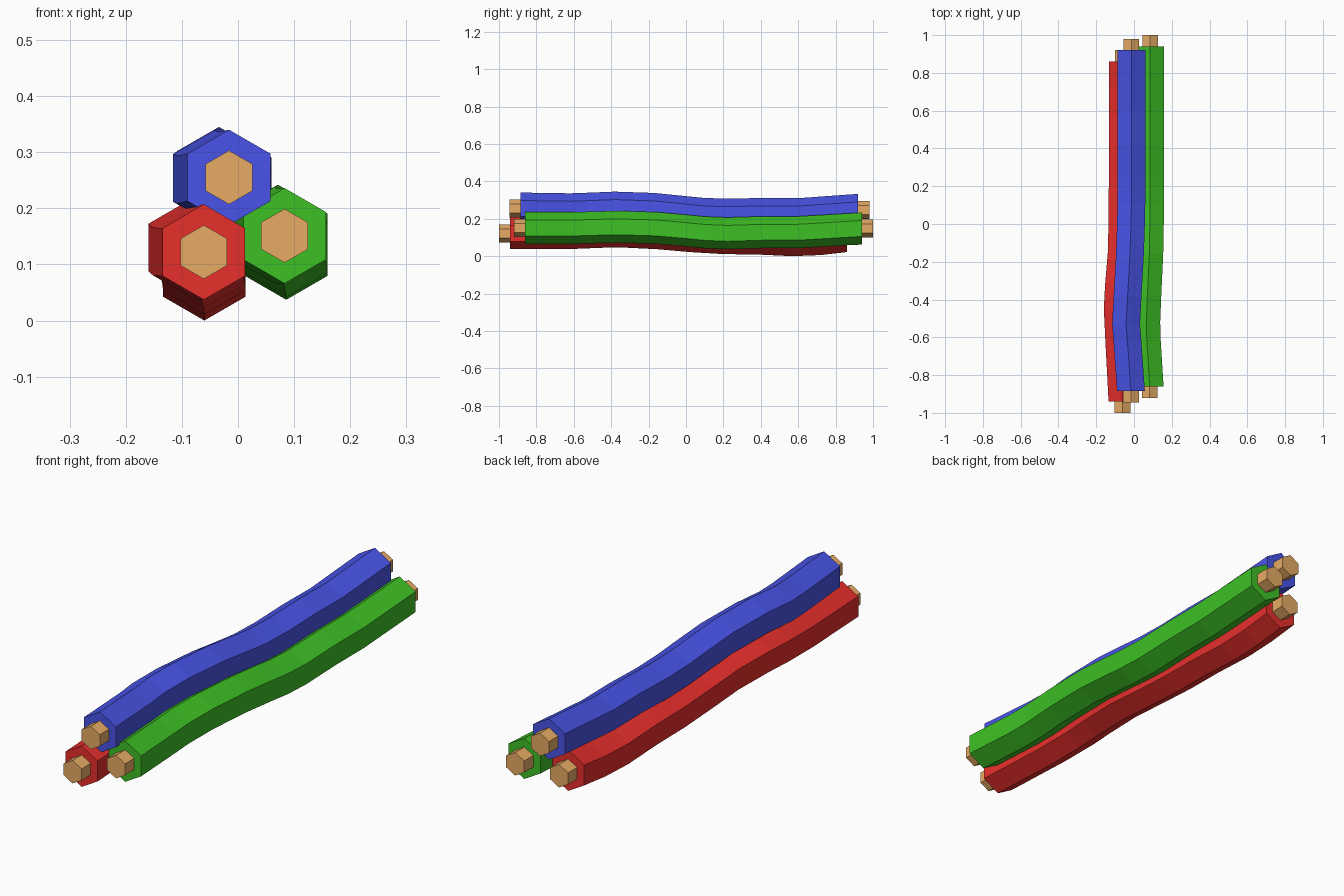
import bpy, bmesh, math

if "Cube" in bpy.data.objects:
    bpy.data.objects.remove(bpy.data.objects["Cube"])

SHEATH_R, CORE_R, CORE_OUT = 0.085, 0.048, 0.06


def material(name, color):
    m = bpy.data.materials.new(name)
    m.diffuse_color = (*color, 1)
    m.use_nodes = True
    m.node_tree.nodes["Principled BSDF"].inputs["Base Color"].default_value = m.diffuse_color
    return m


def hex_sweep(bm, path, radius):
    """Sweep an upright hexagon (corner up) along path points (x, y, z)."""
    rings = []
    for x, y, z in path:
        rings.append([bm.verts.new((x + radius * math.sin(k * math.pi / 3), y,
                                    z + radius * math.cos(k * math.pi / 3)))
                      for k in range(6)])
    for a, b in zip(rings, rings[1:]):
        for k in range(6):
            j = (k + 1) % 6
            bm.faces.new((a[k], a[j], b[j], b[k]))
    bm.faces.new(rings[0])
    bm.faces.new(rings[-1])


def make_object(name, sweeps, radius, mat):
    bm = bmesh.new()
    for path in sweeps:
        hex_sweep(bm, path, radius)
    bmesh.ops.recalc_face_normals(bm, faces=bm.faces)
    me = bpy.data.meshes.new(name)
    bm.to_mesh(me)
    bm.free()
    me.materials.append(mat)
    bpy.context.collection.objects.link(bpy.data.objects.new(name, me))


copper = material("copper", (0.80, 0.41, 0.13))

# Centre line of each wire, front to back
wires = {
    "red": ((0.80, 0.028, 0.024), [
        (-0.061, -0.94, 0.122), (-0.078, -0.62, 0.123), (-0.086, -0.45, 0.130),
        (-0.080, -0.33, 0.131), (-0.065, -0.15, 0.122), (-0.061, 0.02, 0.107),
        (-0.060, 0.20, 0.096), (-0.060, 0.38, 0.094), (-0.060, 0.57, 0.085),
        (-0.060, 0.72, 0.091), (-0.060, 0.86, 0.107)]),
    "blue": ((0.066, 0.088, 0.80), [
        (-0.016, -0.885, 0.255), (-0.035, -0.62, 0.251), (-0.042, -0.53, 0.254),
        (-0.034, -0.38, 0.260), (-0.022, -0.17, 0.253), (-0.016, 0.0, 0.236),
        (-0.014, 0.10, 0.226), (-0.014, 0.24, 0.222), (-0.014, 0.42, 0.227),
        (-0.014, 0.60, 0.225), (-0.014, 0.92, 0.248)]),
    "green": ((0.047, 0.53, 0.018), [
        (0.083, -0.86, 0.151), (0.068, -0.62, 0.150), (0.065, -0.52, 0.153),
        (0.071, -0.37, 0.157), (0.081, -0.16, 0.151), (0.084, 0.0, 0.137),
        (0.086, 0.10, 0.127), (0.086, 0.22, 0.122), (0.086, 0.42, 0.128),
        (0.086, 0.60, 0.128), (0.086, 0.94, 0.148)]),
}

for name, (color, path) in wires.items():
    # Coloured insulation
    make_object(name + "_sheath", [path], SHEATH_R, material(name, color))
    # Bare copper sticking out of both ends
    stubs = []
    for (x, y, z), s in ((path[0], -1), (path[-1], 1)):
        stubs.append([(x, y - s * 0.02, z), (x, y + s * CORE_OUT, z)])
    make_object(name + "_copper_ends", stubs, CORE_R, copper)
